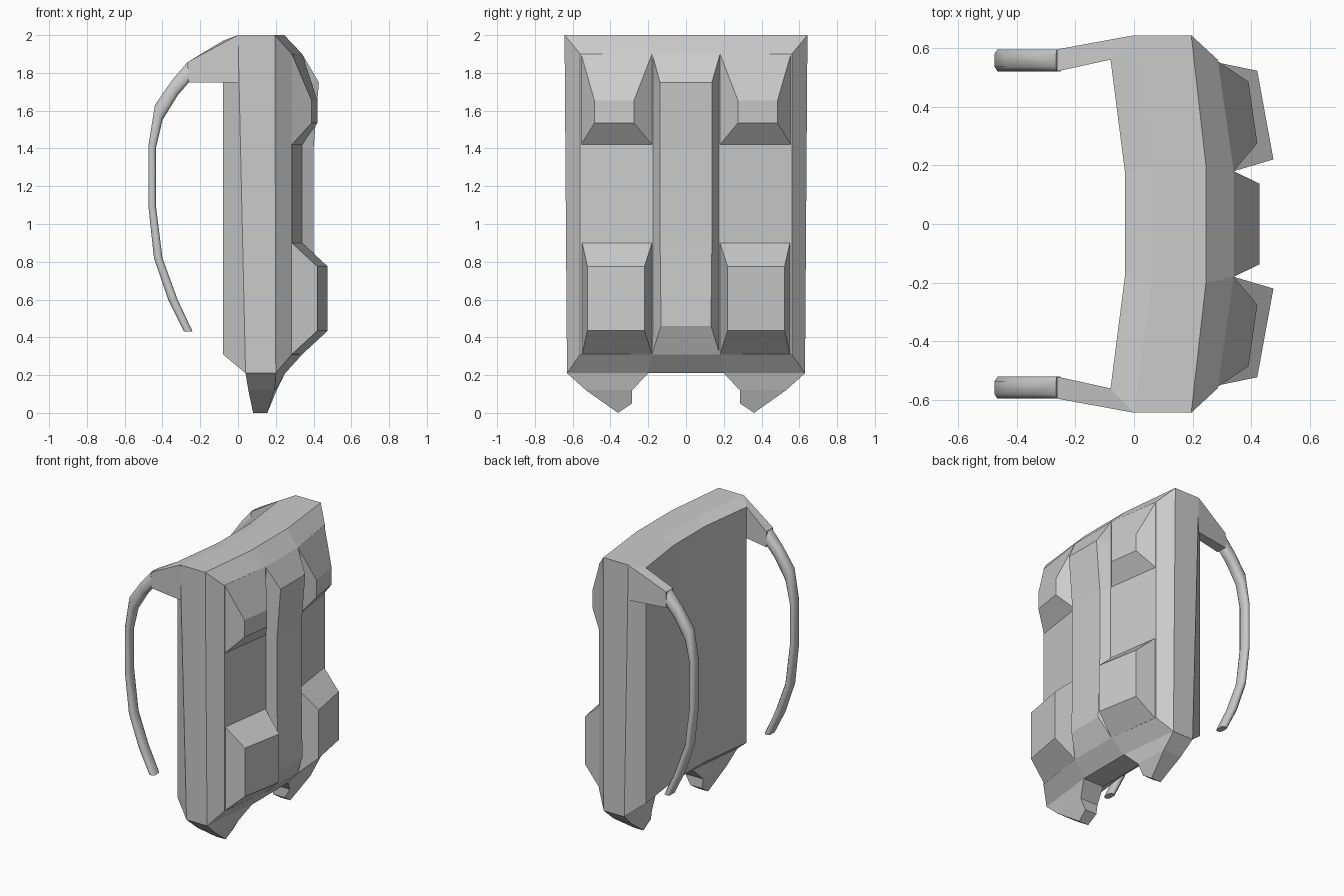
import bpy, bmesh, math

if "Cube" in bpy.data.objects:
    bpy.data.objects.remove(bpy.data.objects["Cube"])


def loft(name, rings, mirror=False, caps=None, smooth=False):
    """Skin a closed solid through matching rings of points."""
    bm = bmesh.new()
    rows = [[bm.verts.new(p) for p in r] for r in rings]
    n = len(rings[0])
    for a, b in zip(rows, rows[1:]):
        for i in range(n):
            j = (i + 1) % n
            bm.faces.new((a[i], a[j], b[j], b[i]))
    for row in (rows[0], rows[-1]):
        for cap in caps or [range(n)]:
            bm.faces.new([row[i] for i in cap])
    bmesh.ops.remove_doubles(bm, verts=bm.verts, dist=1e-5)
    bmesh.ops.recalc_face_normals(bm, faces=bm.faces)
    me = bpy.data.meshes.new(name)
    bm.to_mesh(me)
    bm.free()
    if smooth:
        me.polygons.foreach_set("use_smooth", [True] * len(me.polygons))
        me.set_sharp_from_angle(angle=math.radians(60))
    ob = bpy.data.objects.new(name, me)
    bpy.context.collection.objects.link(ob)
    if mirror:
        mod = ob.modifiers.new("mirror", 'MIRROR')
        mod.use_axis = (False, True, False)
        mod.use_clip = False
        mod.use_mirror_merge = False
    return ob


def flip(ring):
    return [(x, -y, z) for x, y, z in ring]


# Curved main shell: octagonal rings at the sides and near the middle
side = [(-.08, .56, 1.97), (0, .643, 2), (.195, .643, 2), (.285, .56, 1.9),
        (.285, .56, .31), (.20, .63, .21), (.04, .63, .21), (-.08, .56, .31)]
middle = [(-.03, .17, 1.97), (.06, .2, 2), (.245, .2, 2), (.34, .18, 1.9),
          (.34, .18, .31), (.25, .2, .21), (.09, .2, .21), (-.03, .17, .31)]
loft("main_shell", [side, middle, flip(middle), flip(side)],
     caps=[(1, 2, 5, 6), (2, 3, 4, 5), (0, 1, 6, 7)])


# Raised pockets: tapered blocks on the slanted outer face
def pocket(name, base, top):
    rings = []
    for y0, y1, z0, z1, x0, x1 in (base, top):
        rings.append([(x0, y0, z0), (x1, y1, z0), (x1, y1, z1), (x0, y0, z1)])
    loft(name, rings, mirror=True)


pocket("upper_pocket", (.18, .555, 1.42, 1.9, .34, .285),
       (.275, .485, 1.535, 1.655, .42, .39))
pocket("lower_pocket", (.18, .55, .31, .9, .34, .285),
       (.22, .522, .435, .775, .475, .42))

# Central spine between the pockets
spine = [(1.9, .34, .18), (1.75, .428, .137), (1.4, .40, .137),
         (.9, .40, .137), (.46, .41, .132), (.31, .34, .18)]
loft("central_spine", [[(.33, -.18, z), (x, -w, z), (x, w, z), (.33, .18, z)]
                       for z, x, w in spine])

# Shoulder brackets reaching back from the top corners
loft("shoulder_bracket", [
    [(-.08, .56, 1.97), (0, .643, 2), (0, .64, 1.75), (-.08, .56, 1.75)],
    [(-.262, .52, 1.86), (-.262, .595, 1.86),
     (-.262, .595, 1.75), (-.262, .52, 1.75)]], mirror=True)

# Shoulder straps: outer and inner side profile with a chamfered section
outer = [(-.265, 1.86), (-.35, 1.76), (-.44, 1.63), (-.475, 1.41),
         (-.475, 1.1), (-.445, .82), (-.37, .6), (-.285, .43)]
inner = [(-.26, 1.75), (-.32, 1.68), (-.40, 1.55), (-.435, 1.4),
         (-.435, 1.1), (-.40, .82), (-.32, .6), (-.24, .43)]
section = [(.52, .25), (.535, 0), (.58, 0), (.595, .25),
           (.595, .75), (.58, 1), (.535, 1), (.52, .75)]
loft("shoulder_strap", [[(o[0] + (i[0] - o[0]) * t, y, o[1] + (i[1] - o[1]) * t)
                         for y, t in section] for o, i in zip(outer, inner)],
     mirror=True, smooth=True)

# Tapered nozzles below the shell, leaning towards the middle
loft("bottom_nozzle", [
    [(.09, .2, .21), (.25, .2, .21), (.20, .63, .21), (.04, .63, .21)],
    [(.065, .285, .12), (.205, .285, .12), (.195, .53, .12), (.055, .53, .12)],
    [(.075, .285, .05), (.165, .285, .05), (.155, .36, 0), (.08, .36, 0)]],
    mirror=True)
